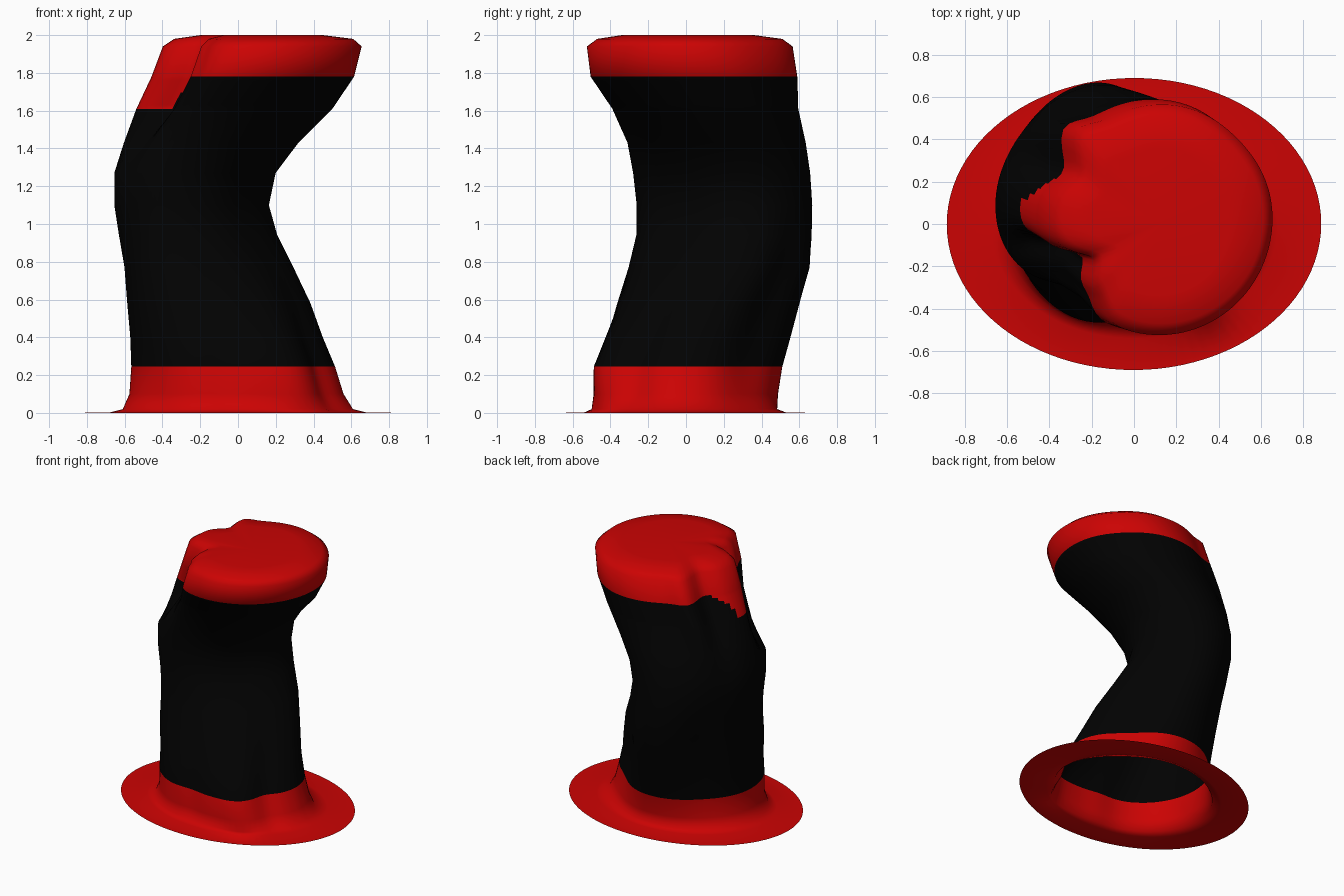
import bpy
import bmesh
from math import cos, sin, pi, exp, atan2, degrees, radians

if "Cube" in bpy.data.objects:
    bpy.data.objects.remove(bpy.data.objects["Cube"], do_unlink=True)

SIDES = 96
BAND_TOP = 0.245
CAP_BOTTOM = 1.78
TONGUE_BOTTOM = 1.61
TONGUE_STEPS = 8


def make_material(name, color):
    material = bpy.data.materials.new(name)
    material.use_nodes = True
    material.diffuse_color = color
    material.node_tree.nodes["Principled BSDF"].inputs["Base Color"].default_value = color
    return material


red = make_material("red felt", (0.6, 0.001, 0.001, 1))
black = make_material("black felt", (0.0005, 0.0005, 0.0005, 1))

# Profile rows: height, then the x limits and the y limits of the section
LOWER_PROFILE = [
    (0.0, -.885, .885, -.69, .69),
    (0.002, -.68, .68, -.54, .53),
    (0.02, -.61, .61, -.51, .485),
    (0.1, -.575, .56, -.5, .49),
    (BAND_TOP, -.565, .515, -.5, .515),
    (0.4, -.57, .45, -.44, .56),
    (0.58, -.585, .385, -.37, .61),
    (0.77, -.6, .295, -.3, .665),
    (0.94, -.63, .21, -.26, .675),
    (1.1, -.655, .165, -.26, .675),
    (1.27, -.655, .2, -.28, .66),
    (1.43, -.605, .32, -.31, .635),
    (TONGUE_BOTTOM, -.54, .5, -.39, .595),
]
CAP_PROFILE = [
    (CAP_BOTTOM, -.46, .615, -.505, .59),
    (1.94, -.4, .655, -.525, .565),
    (1.98, -.34, .61, -.47, .51),
    (2.0, -.2, .45, -.34, .36),
]


def blend(low, high, amount):
    return tuple(a + (b - a) * amount for a, b in zip(low, high))


def bell(value, center, width):
    return exp(-((value - center) / width) ** 2)


def section(row):
    """One horizontal ring: a skewed oval with the folds of the felt."""
    z, left, right, front, back = row
    cx, cy = (left + right) / 2, (front + back) / 2
    skew = 0.25 * bell(z, 1.1, 0.5)
    cap_fold = min(max((z - 1.27) / 0.34, 0), 1)
    above_brim = 1 if z > 0.01 else 0
    corner_fold = above_brim * bell(z, 0.25, 0.35)
    # each fold: direction in degrees, angular width, depth
    folds = [
        (134, 0.16, 0.1 * cap_fold),
        (152, 0.2, -0.13 * cap_fold),
        (209, 0.24, -0.31 * cap_fold),
        (230, 0.17, -0.11 * cap_fold),
        (45, 0.4, -0.025 * cap_fold),
        (45, 0.48, -0.19 * above_brim * bell(z, 0.55, 0.5)),
        (135, 0.4, -0.1 * above_brim * bell(z, 0.65, 0.42)),
        (225, 0.45, 0.08 * bell(z, 0.65, 0.3)),
        (315, 0.4, -0.07 * bell(z, 1.05, 0.3)),
        (304, 0.27, 0.1 * corner_fold),
        (327, 0.18, -0.06 * corner_fold),
        (264, 0.25, -0.06 * corner_fold),
    ]
    points = []
    for i in range(SIDES):
        t = 2 * pi * i / SIDES
        r = 1 + sum(depth * bell(t, radians(angle), width)
                    for angle, width, depth in folds)
        points.append((cx + (right - left) / 2 * r * cos(t),
                       cy + (back - front) / 2 * r * sin(t + skew), z))
    return points


def is_red(center):
    """Red base band, red cap and the tongue that runs down from the cap."""
    if center.z < BAND_TOP or center.z > CAP_BOTTOM:
        return True
    if center.z < TONGUE_BOTTOM:
        return False
    rise = (center.z - TONGUE_BOTTOM) / (CAP_BOTTOM - TONGUE_BOTTOM)
    angle = degrees(atan2(center.y - 0.1 + 0.06 * rise,
                          center.x + 0.02 - 0.1 * rise)) % 360
    return 177 - 22 * rise ** 2 < angle < 208 + 4 * rise


# Open shell: brim, bent crown and cap, with finer rings along the tongue
tongue_rows = [blend(LOWER_PROFILE[-1], CAP_PROFILE[0], k / TONGUE_STEPS)
               for k in range(1, TONGUE_STEPS)]
bm = bmesh.new()
rings = [[bm.verts.new(p) for p in section(row)]
         for row in LOWER_PROFILE + tongue_rows + CAP_PROFILE]
for low, high in zip(rings, rings[1:]):
    for i in range(SIDES):
        j = (i + 1) % SIDES
        bm.faces.new((low[i], low[j], high[j], high[i]))

# Slightly dished top
tip = bm.verts.new((0.14, 0.01, 1.985))
for i in range(SIDES):
    bm.faces.new((rings[-1][i], rings[-1][(i + 1) % SIDES], tip))

for face in bm.faces:
    face.material_index = 0 if is_red(face.calc_center_median()) else 1
    face.smooth = True

mesh = bpy.data.meshes.new("bent_hat")
bm.to_mesh(mesh)
bm.free()
mesh.materials.append(red)
mesh.materials.append(black)
hat = bpy.data.objects.new("bent_hat", mesh)
bpy.context.collection.objects.link(hat)
